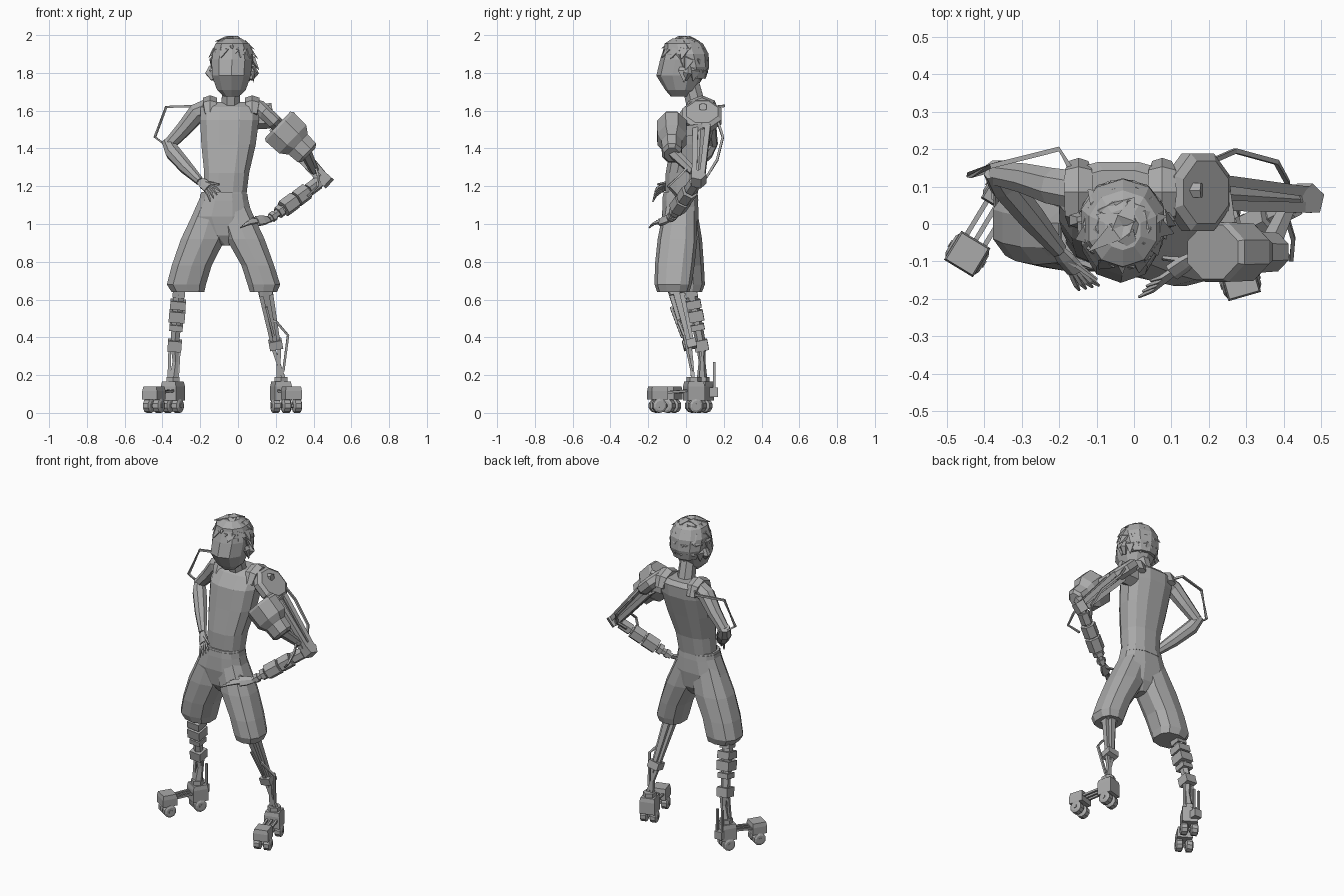
import bpy, bmesh, math, random
from mathutils import Vector as V

random.seed(4)
cube = bpy.data.objects.get("Cube")
if cube:
    bpy.data.objects.remove(cube)

grey = bpy.data.materials.new("plain grey")
grey.use_nodes = True
grey.diffuse_color = (0.4, 0.4, 0.4, 1)
grey.node_tree.nodes["Principled BSDF"].inputs["Base Color"].default_value = grey.diffuse_color


def loft(name, rings):
    """Skin a closed surface over a stack of equal rings."""
    bm = bmesh.new()
    rows = [[bm.verts.new(p) for p in ring] for ring in rings]
    n = len(rows[0])
    for lo, hi in zip(rows, rows[1:]):
        for i in range(n):
            j = (i + 1) % n
            bm.faces.new((lo[i], lo[j], hi[j], hi[i]))
    bm.faces.new(rows[0][::-1])
    bm.faces.new(rows[-1])
    bmesh.ops.recalc_face_normals(bm, faces=bm.faces[:])
    mesh = bpy.data.meshes.new(name)
    bm.to_mesh(mesh)
    bm.free()
    mesh.materials.append(grey)
    obj = bpy.data.objects.new(name, mesh)
    bpy.context.collection.objects.link(obj)
    return obj


def body(name, sections, n=12, power=0.8):
    """Stack of level rounded sections: (x, y, z, half width, half depth)."""
    def soft(c):
        return math.copysign(abs(c) ** power, c)
    turn = [2 * math.pi * (i + 0.5) / n for i in range(n)]
    return loft(name, [[V((x + rx * soft(math.cos(a)), y + ry * soft(math.sin(a)), z))
                        for a in turn] for x, y, z, rx, ry in sections])


def limb(name, pts, radii, n=6, flat=1.0, ref=None):
    """Many-sided tube along a path; flat squashes it in one direction."""
    pts = [V(p) for p in pts]
    if not isinstance(radii, (list, tuple)):
        radii = [radii] * len(pts)
    way = (pts[-1] - pts[0]).normalized()
    ref = V(ref) if ref else (V((0, 1, 0)) if abs(way.z) > 0.8 else V((0, 0, 1)))
    rings = []
    for i, (p, r) in enumerate(zip(pts, radii)):
        t = pts[min(i + 1, len(pts) - 1)] - pts[max(i - 1, 0)]
        if t.length < 1e-5:
            t = way
        u = t.normalized().cross(ref).normalized()
        w = u.cross(t.normalized())
        rings.append([p + r * (math.cos(a) * u + flat * math.sin(a) * w)
                      for a in (2 * math.pi * (k + 0.5) / n for k in range(n))])
    return loft(name, rings)


def along(a, b, f):
    return V(a).lerp(V(b), f)


def sleeves(name, a, b, spans, n=4, flat=1.0):
    """Blocks threaded on the line a-b: (start, end, radius)."""
    for i, (s, e, r) in enumerate(spans):
        limb(f"{name}_{i + 1}", [along(a, b, s), along(a, b, e)], r, n, flat)


# torso, shoulder straps and neck
body("torso", [(-.07, -.025, 1.13, .115, .085), (-.06, -.015, 1.27, .122, .095),
               (-.05, .02, 1.42, .148, .105), (-.045, .05, 1.55, .16, .115),
               (-.042, .078, 1.62, .16, .09), (-.042, .085, 1.645, .12, .06)])
for side, x in (("right", -.148), ("left", .075)):
    limb(f"{side}_shoulder_strap", [(x, .0, 1.58), (x, .03, 1.635), (x, .085, 1.655), (x, .135, 1.635),
                                    (x, .16, 1.58)], [.03, .042, .044, .042, .03], 6, .6)
limb("neck", [(-.04, .065, 1.58), (-.035, .025, 1.74)], [.056, .05], 8)

# shorts
body("shorts_seat", [(-.075, -.03, 1.17, .122, .09), (-.075, -.03, 1.14, .13, .095),
                     (-.085, -.03, 1.04, .165, .1), (-.068, -.03, .94, .12, .085),
                     (-.06, -.03, .885, .02, .05)])
body("waistband", [(-.075, -.03, 1.125, .133, .098), (-.075, -.03, 1.16, .128, .094)])
body("shorts_right_leg", [(-.13, -.03, 1.1, .09, .085), (-.185, -.02, .92, .122, .105),
                          (-.245, -.01, .78, .11, .105), (-.273, 0, .68, .108, .1),
                          (-.265, 0, .64, .09, .085)], 10)
body("shorts_left_leg", [(-.03, -.03, 1.1, .09, .085), (.04, -.045, .92, .105, .105),
                         (.105, -.06, .78, .09, .105), (.137, -.068, .68, .09, .098),
                         (.135, -.068, .64, .075, .085)], 10)

# head with a keen lower face
body("head", [(-.035, -.03, 1.675, .042, .05), (-.035, -.03, 1.71, .08, .08),
              (-.035, -.03, 1.785, .108, .127), (-.032, -.015, 1.87, .113, .122),
              (-.03, -.015, 1.94, .095, .1), (-.03, -.02, 1.975, .05, .05)], 10, 0.95)
for side, s in (("left", 1), ("right", -1)):
    limb(f"{side}_ear", [(-.033 + s * .1, -.005, 1.765), (-.033 + s * .12, .01, 1.8),
                         (-.033 + s * .108, .01, 1.835)], [.012, .024, .014], 5)

# hair cap and pointed locks lying close to it
body("hair_cap", [(-.03, .035, 1.77, .085, .07), (-.03, .022, 1.83, .112, .1),
                  (-.03, 0, 1.9, .116, .12), (-.03, -.012, 1.955, .094, .102),
                  (-.03, -.015, 1.983, .05, .055)], 10, 0.95)
core, size = V((-.03, -.008, 1.845)), V((.112, .118, .142))
for row, (lift, count) in enumerate(((78, 5), (56, 10), (33, 13), (10, 13), (-14, 12))):
    for i in range(count):
        turn = 2 * math.pi * (i + 0.5 * (row % 2)) / count + random.uniform(-.1, .1)
        e = math.radians(lift)
        d = V((math.cos(turn) * math.cos(e), math.sin(turn) * math.cos(e), math.sin(e)))
        if lift < 30 and d.y < -0.3:
            continue
        root = core + V(a * b for a, b in zip(d, size))
        slide = V((math.cos(turn) * math.sin(e), math.sin(turn) * math.sin(e), -math.cos(e)))
        slide += V((random.uniform(-.4, .5), random.uniform(-.4, .1), 0))
        tip = root + slide * random.uniform(.045, .065) - d * .004
        limb(f"hair_lock_{row}_{i}", [root - slide * .025 - d * .015, root, tip],
             [.02, .036, .002], 4, .4, d)


def hand(side, wrist, knuckle, tip, fan, thumb):
    """Flat palm, four spread fingers and a thumb."""
    wrist, knuckle, tip, fan = V(wrist), V(knuckle), V(tip), V(fan)
    limb(f"{side}_palm", [wrist, along(wrist, knuckle, .5), knuckle], [.02, .031, .032], 6, .5,
         (knuckle - wrist).cross(fan))
    for i in range(4):
        f = (i - 1.5) / 1.5
        k, t = knuckle + fan * f * .6, tip + fan * f * 1.2
        limb(f"{side}_finger_{i + 1}", [along(k, wrist, .2), along(k, t, .55) + V((0, -.006, .006)), t],
             [.009, .008, .004], 5)
    limb(f"{side}_thumb", [along(wrist, knuckle, .3), V(thumb)], [.012, .006], 5)


# right arm: plain, bent, hand on hip
limb("right_upper_arm", [(-.15, .09, 1.615), (-.215, .1, 1.59), (-.285, .12, 1.505), (-.365, .135, 1.42)],
     [.055, .052, .043, .034], 8)
limb("right_forearm", [(-.375, .145, 1.44), (-.345, .105, 1.38), (-.275, .02, 1.3), (-.2, -.07, 1.225)],
     [.03, .043, .038, .023], 8)
hand("right", (-.21, -.06, 1.235), (-.155, -.125, 1.19), (-.12, -.17, 1.145), (-.022, -.005, -.022),
     (-.1, -.15, 1.21))
limb("right_arm_strut", [(-.17, .15, 1.62), (-.2, .2, 1.625), (-.38, .155, 1.62), (-.44, .13, 1.46),
                         (-.36, .15, 1.4)], .009, 4)

# left arm: tilted shoulder plate and canister
axis, outward = V((.72, 0, -.69)), V((.69, 0, .72))
hub = V((.165, .085, 1.565))
limb("left_shoulder_plate", [hub + outward * f for f in (-.035, -.01, .025, .04)],
     [.085, .112, .112, .09], 8, 1.0, (0, 1, 0))
limb("left_shoulder_joint", [(.08, .085, 1.56), hub], .06, 6)
limb("left_shoulder_pin", [(.12, .09, 1.61), (.18, .09, 1.62)], .022, 6)
can = V((.21, -.075, 1.525))
limb("left_arm_canister", [can + axis * f for f in (0, .015, .11, .145, .15, .215, .23)],
     [.105, .116, .112, .085, .08, .075, .055], 8, .74, (0, 1, 0))
limb("canister_bracket", [can + axis * .06, hub + axis * .09], .04, 4)

# left arm: long beams, elbow and cables
elbow = V((.455, .065, 1.24))
for i, (off, lift) in enumerate(((-.035, .022), (.035, .022), (-.03, -.035), (.03, -.035))):
    start = hub + axis * .05 + outward * lift + V((0, off, 0))
    limb(f"left_upper_arm_beam_{i + 1}", [start, elbow + outward * lift * .6 + V((0, off * .6, 0))], .02, 4)
limb("left_upper_arm_core", [hub, elbow], [.035, .02], 6)
limb("canister_piston", [can + axis * .2, elbow + V((-.05, -.03, .04))], [.034, .024], 6)
limb("left_elbow", [elbow - V((.02, 0, .025)), elbow + V((.022, 0, .022))], .043, 5)
limb("left_arm_cable_back", [(.19, .16, 1.57), (.27, .195, 1.46), (.38, .165, 1.34), (.41, .11, 1.25),
                             (.38, .06, 1.2)], .009, 4)
limb("left_arm_cable_front", [(.41, .01, 1.3), (.425, -.04, 1.25), (.42, -.095, 1.2), (.37, -.05, 1.15)],
     .008, 4)

# left forearm blocks and hand
wrist = V((.165, -.085, 1.025))
limb("left_forearm_core", [elbow, wrist], [.024, .02], 6)
sleeves("left_forearm_block", elbow, wrist, [(.1, .28, .036), (.31, .5, .046), (.53, .74, .048),
                                             (.77, .84, .034), (.9, .96, .028)], 6)
hand("left", wrist, (.1, -.13, 1.015), (.028, -.173, .995), (-.013, -.018, -.012), (.075, -.09, 1.03))

# right shin: stacked blocks
knee, mid, ankle = V((-.31, .02, .67)), V((-.335, .08, .36)), V((-.345, .085, .16))
limb("right_shin_core", [knee, mid, (-.33, .085, .27), ankle], [.034, .026, .018, .03], 6)
sleeves("right_shin_block", knee, mid, [(.05, .18, .046), (.24, .38, .058), (.42, .6, .06),
                                        (.65, .75, .05), (.92, 1.1, .052)])
for s in (-1, 1):
    limb(f"right_ankle_rod_{s + 2}", [mid + V((s * .025, .01, 0)), ankle + V((s * .022, -.01, -.02))], .011, 4)
    limb(f"right_heel_pin_{s + 2}", [(-.345 + s * .018, .15, .09), (-.345 + s * .018, .15, .27)], .009, 4)
limb("right_heel_pin_base", [(-.345, .1, .11), (-.345, .17, .11)], .035, 4)

# left shin: tapered beams with a cable
knee, mid, ankle = V((.14, -.06, .67)), V((.2, .02, .36)), V((.235, .04, .16))
for i, (dx, dy) in enumerate(((-.022, 0), (.022, 0), (0, -.025), (0, .025))):
    limb(f"left_shin_beam_{i + 1}", [knee + V((dx, dy, 0)), mid + V((dx * .7, dy * .6, 0))], [.026, .015], 4)
sleeves("left_shin_block", knee, mid, [(.04, .14, .05), (.92, 1.06, .05)])
for s in (-1, 1):
    limb(f"left_ankle_rod_{s + 2}", [mid + V((s * .02, 0, 0)), (.215, .03, .26),
                                     ankle + V((s * .022, 0, -.02))], .014, 4)
limb("left_shin_cable", [(.18, -.03, .49), (.205, -.04, .48), (.265, -.01, .41), (.24, .03, .22)], .009, 4)
limb("left_shin_stay", [(.15, -.08, .56), (.19, -.02, .4)], .009, 4)


def skate(side, heel, front):
    """Two wheeled blocks joined by rods."""
    heel, front = V(heel), V(front)
    d = (front - heel).normalized()
    across = V((-d.y, d.x, 0))
    for part, c, low, high, r in (("heel", heel, .065, .165, .066), ("toe", front, .07, .14, .064)):
        top = c + V((0, 0, high))
        limb(f"{side}_{part}_block", [c + V((0, 0, low)), c + V((0, 0, high - .025)), top],
             [r, r, r * .9], 4, 1, d)
        for i, s in enumerate((-1, 1)):
            hubs = c + across * s * .03 + V((0, 0, .038))
            limb(f"{side}_{part}_wheel_{i + 1}", [hubs - across * .022, hubs - across * .016,
                 hubs + across * .016, hubs + across * .022], [.026, .038, .038, .026], 10)
        limb(f"{side}_{part}_axle", [c + across * -.055 + V((0, 0, .038)),
                                     c + across * .055 + V((0, 0, .038))], .012, 6)
    for i, s in enumerate((-.028, 0, .028)):
        limb(f"{side}_foot_rod_{i + 1}", [heel + across * s + V((0, 0, .12)),
                                          front + across * s + V((0, 0, .105))], .009, 4)
    limb(f"{side}_ankle_joint", [heel + V((0, 0, .15)), heel + V((0, 0, .19))], .04, 6)


skate("right", (-.345, .085, 0), (-.445, -.08, 0))
skate("left", (.228, .042, 0), (.283, -.15, 0))
